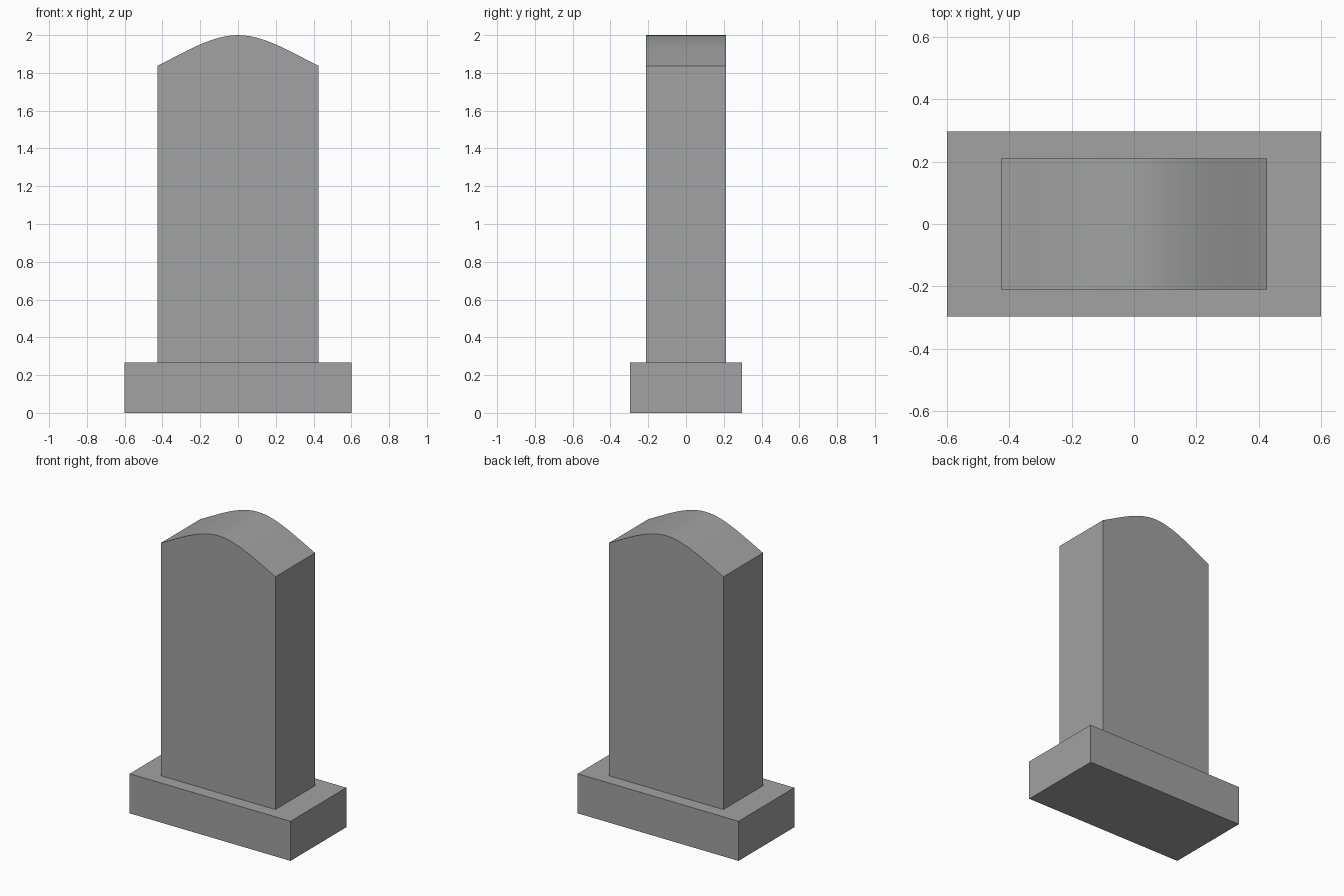
import bpy
import bmesh
from mathutils import Vector
from mathutils.geometry import interpolate_bezier

if "Cube" in bpy.data.objects:
    bpy.data.objects.remove(bpy.data.objects["Cube"])

# One stone colour for the whole model
stone = bpy.data.materials.new("grey stone")
stone.diffuse_color = (0.36, 0.36, 0.36, 1)
stone.use_nodes = True
stone.node_tree.nodes["Principled BSDF"].inputs["Base Color"].default_value = stone.diffuse_color


def extrude_profile(name, profile, half_depth):
    """Make a solid from an (x, z) outline, extruded front to back."""
    bm = bmesh.new()
    face = bm.faces.new([bm.verts.new((x, -half_depth, z)) for x, z in profile])
    result = bmesh.ops.extrude_face_region(bm, geom=[face])
    verts = [g for g in result["geom"] if isinstance(g, bmesh.types.BMVert)]
    bmesh.ops.translate(bm, verts=verts, vec=(0, 2 * half_depth, 0))
    bmesh.ops.recalc_face_normals(bm, faces=bm.faces)
    mesh = bpy.data.meshes.new(name)
    bm.to_mesh(mesh)
    bm.free()
    mesh.materials.append(stone)
    obj = bpy.data.objects.new(name, mesh)
    bpy.context.collection.objects.link(obj)
    return obj


BASE_TOP = 0.267
HALF_WIDTH = 0.427

# Rectangular plinth
extrude_profile("plinth", [(-0.6, 0), (0.6, 0), (0.6, BASE_TOP), (-0.6, BASE_TOP)], 0.297)

# Upright slab with a gently curved top, half the curve mirrored
curve = interpolate_bezier(Vector((HALF_WIDTH, 1.837, 0)), Vector((0.28, 1.91, 0)),
                           Vector((0.14, 2.0, 0)), Vector((0, 2.0, 0)), 13)
right = [(p.x, p.y) for p in curve]
left = [(-x, z) for x, z in reversed(right[:-1])]
slab = extrude_profile("headstone_slab",
                       [(-HALF_WIDTH, BASE_TOP), (HALF_WIDTH, BASE_TOP)] + right + left, 0.211)

# Smooth the curved top and keep the outer edges sharp
bpy.context.view_layer.objects.active = slab
slab.select_set(True)
bpy.ops.object.shade_smooth_by_angle(angle=0.5)
